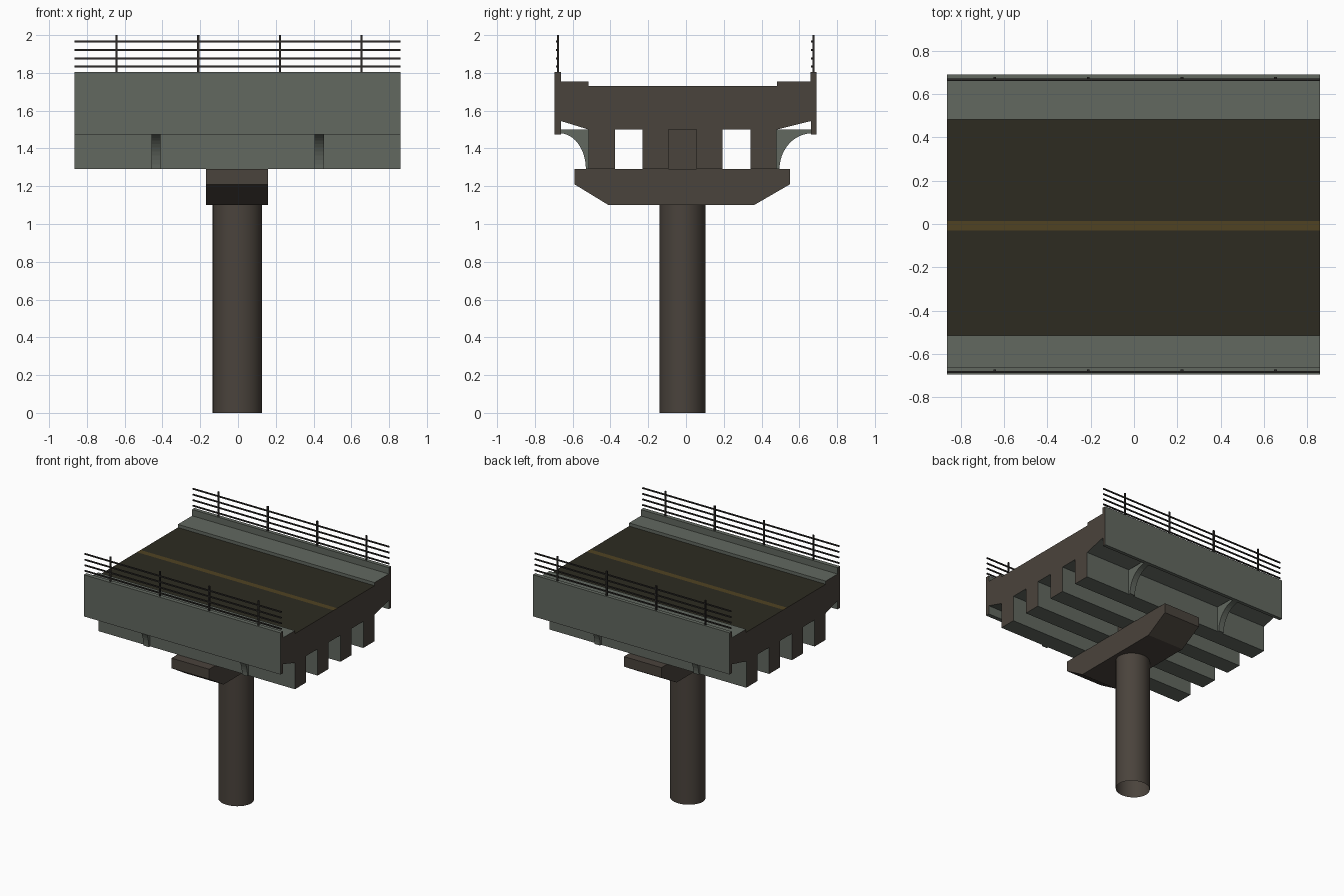
import bpy, bmesh, math

if "Cube" in bpy.data.objects:
    bpy.data.objects.remove(bpy.data.objects["Cube"])


def srgb(r, g, b):
    f = lambda c: (c / 255 / 12.92) if c < 10 else ((c / 255 + 0.055) / 1.055) ** 2.4
    return (f(r), f(g), f(b), 1.0)


def material(name, rgb):
    m = bpy.data.materials.new(name)
    m.diffuse_color = srgb(*rgb)
    m.use_nodes = True
    m.node_tree.nodes["Principled BSDF"].inputs["Base Color"].default_value = m.diffuse_color
    return m


CONCRETE = material("grey green concrete", (98, 104, 96))
BROWN = material("brown concrete", (74, 67, 60))
ASPHALT = material("dark asphalt", (45, 43, 33))
YELLOW = material("faded yellow line", (80, 66, 34))
METAL = material("dark metal", (44, 42, 40))


def finish(name, bm, mats):
    bmesh.ops.recalc_face_normals(bm, faces=bm.faces)
    mesh = bpy.data.meshes.new(name)
    bm.to_mesh(mesh)
    bm.free()
    for m in mats:
        mesh.materials.append(m)
    ob = bpy.data.objects.new(name, mesh)
    bpy.context.collection.objects.link(ob)
    return ob


def extrude_x(name, profile, x0, x1, mats, rule=None):
    """Extrude a closed (y, z) profile along x; rule picks a material index."""
    bm = bmesh.new()
    a = [bm.verts.new((x0, y, z)) for y, z in profile]
    b = [bm.verts.new((x1, y, z)) for y, z in profile]
    bm.faces.new(a)
    bm.faces.new(b[::-1])
    n = len(profile)
    for i in range(n):
        j = (i + 1) % n
        bm.faces.new((a[i], b[i], b[j], a[j]))
    bmesh.ops.recalc_face_normals(bm, faces=bm.faces)
    if rule:
        for f in bm.faces:
            f.material_index = rule(f)
    return finish(name, bm, mats)


def box(name, x0, x1, y0, y1, z0, z1, mat):
    return extrude_x(name, [(y0, z0), (y1, z0), (y1, z1), (y0, z1)], x0, x1, [mat])


X0, X1 = -0.865, 0.86

# Deck section: parapets, sidewalks, road and four girders
top = [(-0.695, 1.475), (-0.695, 1.805), (-0.662, 1.805), (-0.662, 1.755),
       (-0.515, 1.755), (-0.515, 1.73), (-0.03, 1.73), (0.015, 1.73),
       (0.482, 1.73), (0.482, 1.755), (0.66, 1.755), (0.66, 1.805),
       (0.69, 1.805), (0.69, 1.475), (0.662, 1.475), (0.662, 1.545)]
girders = []
for y in (0.341, 0.055, -0.231, -0.515):
    girders += [(y + 0.139, 1.50), (y + 0.139, 1.29), (y, 1.29), (y, 1.50)]
profile = top + girders + [(-0.662, 1.545), (-0.662, 1.475)]


def deck_rule(f):
    c = f.calc_center_median()
    if abs(f.normal.x) > 0.9:
        return 1
    if f.normal.z > 0.9 and abs(c.z - 1.73) < 0.01:
        return 3 if abs(c.y) < 0.02 else 2
    return 0


extrude_x("bridge_deck", profile, X0, X1, [CONCRETE, BROWN, ASPHALT, YELLOW], deck_rule)

# Curved brackets under the overhangs
for side, yg, yf in (("front", -0.51, -0.667), ("back", 0.475, 0.667)):
    s = 1 if yf > 0 else -1
    ry = abs(yf - yg) - 0.02
    arc = [(yf - s * ry * math.sin(t), 1.29 + 0.19 * math.cos(t))
           for t in (math.pi / 2 * i / 12 for i in range(13))]
    for k, x in enumerate((-0.435, 0.43)):
        extrude_x(f"{side}_bracket_{k + 1}", [(yg, 1.29), (yg, 1.50), (yf, 1.50)] + arc,
                  x - 0.024, x + 0.024, [CONCRETE])

# Pier cap with tapered ends, and the key block between the middle girders
extrude_x("pier_cap", [(-0.59, 1.29), (-0.59, 1.21), (-0.41, 1.10), (0.36, 1.10),
                       (0.55, 1.21), (0.55, 1.29)], -0.17, 0.16, [BROWN])
box("key_block", -0.08, 0.08, -0.092, 0.055, 1.29, 1.50, BROWN)

# Round pier column, open at the ends
bm = bmesh.new()
bmesh.ops.create_cone(bm, cap_ends=False, segments=40, radius1=1, radius2=1, depth=1.1)
for v in bm.verts:
    v.co = (v.co.x * 0.131 - 0.003, v.co.y * 0.122 - 0.018, v.co.z + 0.55)
for f in bm.faces:
    f.smooth = True
finish("pier_column", bm, [BROWN])

# Railings: posts and four horizontal rails on each parapet
for side, y in (("front", -0.677), ("back", 0.675)):
    for k, x in enumerate((-0.643, -0.211, 0.222, 0.654)):
        box(f"{side}_post_{k + 1}", x - 0.006, x + 0.006, y - 0.005, y + 0.005, 1.80, 2.0, METAL)
    for k, z in enumerate((1.833, 1.877, 1.921, 1.967)):
        box(f"{side}_rail_{k + 1}", X0, X1, y - 0.012, y - 0.003, z - 0.005, z + 0.005, METAL)
